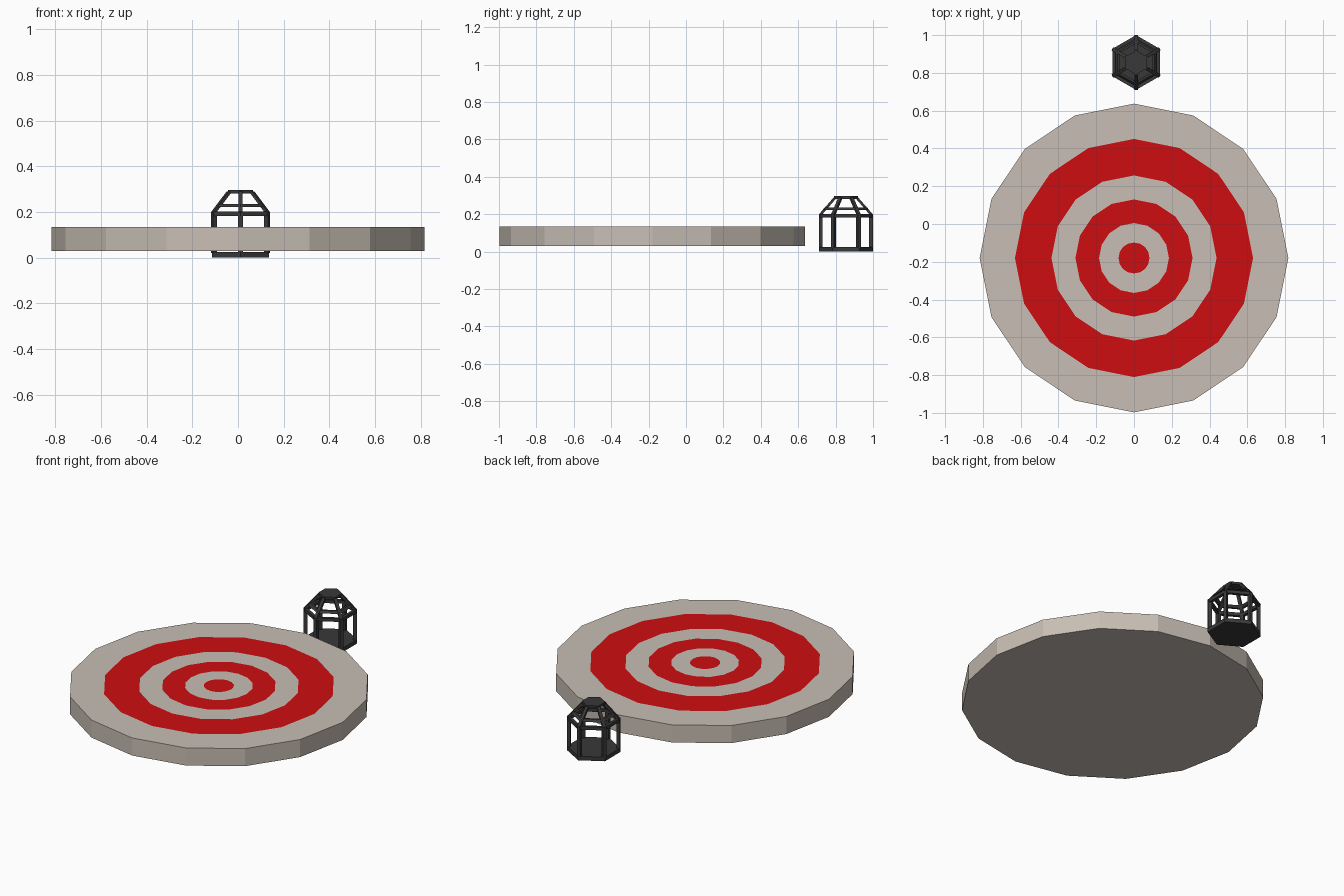
import bpy, bmesh, math
from mathutils import Vector

if "Cube" in bpy.data.objects:
    bpy.data.objects.remove(bpy.data.objects["Cube"])


def material(name, rgb):
    m = bpy.data.materials.new(name)
    m.diffuse_color = (*rgb, 1)
    m.use_nodes = True
    m.node_tree.nodes["Principled BSDF"].inputs["Base Color"].default_value = m.diffuse_color
    return m


BEIGE = material("beige", (0.58, 0.52, 0.46))
RED = material("red", (0.62, 0.004, 0.005))
DARK = material("dark_iron", (0.04, 0.04, 0.04))


def loop(bm, n, r, z, c):
    # regular polygon of vertices, one corner on +y
    return [bm.verts.new((c[0] + r * math.sin(2 * math.pi * i / n),
                          c[1] + r * math.cos(2 * math.pi * i / n), z)) for i in range(n)]


def bridge(bm, a, b, mat=0):
    n = len(a)
    for i in range(n):
        j = (i + 1) % n
        bm.faces.new((a[i], a[j], b[j], b[i])).material_index = mat


def finish(bm, name, mats):
    bmesh.ops.recalc_face_normals(bm, faces=bm.faces)
    me = bpy.data.meshes.new(name)
    bm.to_mesh(me)
    bm.free()
    for m in mats:
        me.materials.append(m)
    ob = bpy.data.objects.new(name, me)
    bpy.context.collection.objects.link(ob)
    return ob


# Target disc: 16-sided slab with alternating coloured rings on top
C = (0, -0.18)
bm = bmesh.new()
bottom = loop(bm, 16, 0.817, 0.03, C)
bm.faces.new(bottom)
prev = loop(bm, 16, 0.817, 0.135, C)
bridge(bm, bottom, prev)
for k, r in enumerate((0.63, 0.437, 0.31, 0.185, 0.082)):
    ring = loop(bm, 16, r, 0.135, C)
    bridge(bm, prev, ring, k % 2)
    prev = ring
bm.faces.new(prev).material_index = 1
finish(bm, "target_disc", [BEIGE, RED])

# Hexagonal lantern behind the target
L = (0.011, 0.855)


def hex_plate(name, r, z0, z1):
    bm = bmesh.new()
    a, b = loop(bm, 6, r, z0, L), loop(bm, 6, r, z1, L)
    bm.faces.new(a)
    bm.faces.new(b)
    bridge(bm, a, b)
    finish(bm, name, [DARK])


def hex_hoop(name, r_low, r_high, width, z0, z1):
    bm = bmesh.new()
    loops = [loop(bm, 6, r, z, L) for r, z in
             ((r_low, z0), (r_high, z1), (r_high - width, z1), (r_low - width, z0))]
    for i in range(4):
        bridge(bm, loops[i], loops[(i + 1) % 4])
    finish(bm, name, [DARK])


def six_bars(name, r0, z0, r1, z1, t):
    # square bars at the six corners, running from (r0, z0) to (r1, z1)
    bm = bmesh.new()
    for i in range(6):
        a = math.pi / 3 * i
        out = Vector((math.sin(a), math.cos(a), 0))
        side = Vector((math.cos(a), -math.sin(a), 0)) * t / 2
        base = Vector((*L, 0))
        ends = []
        for r, z in ((r0, z0), (r1, z1)):
            p = base + out * r + Vector((0, 0, z))
            q = p - out * t
            ends.append([bm.verts.new(v) for v in (p + side, p - side, q - side, q + side)])
        bm.faces.new(ends[0])
        bm.faces.new(ends[1])
        bridge(bm, *ends)
    finish(bm, name, [DARK])


hex_plate("lantern_base", 0.145, 0.0, 0.024)
six_bars("lantern_posts", 0.144, 0.02, 0.144, 0.2, 0.02)
hex_hoop("lantern_eave_hoop", 0.145, 0.145, 0.02, 0.183, 0.202)
six_bars("lantern_roof_bars", 0.145, 0.198, 0.065, 0.29, 0.018)
hex_hoop("lantern_roof_hoop", 0.125, 0.114, 0.014, 0.222, 0.235)
hex_plate("lantern_cap", 0.064, 0.282, 0.296)
